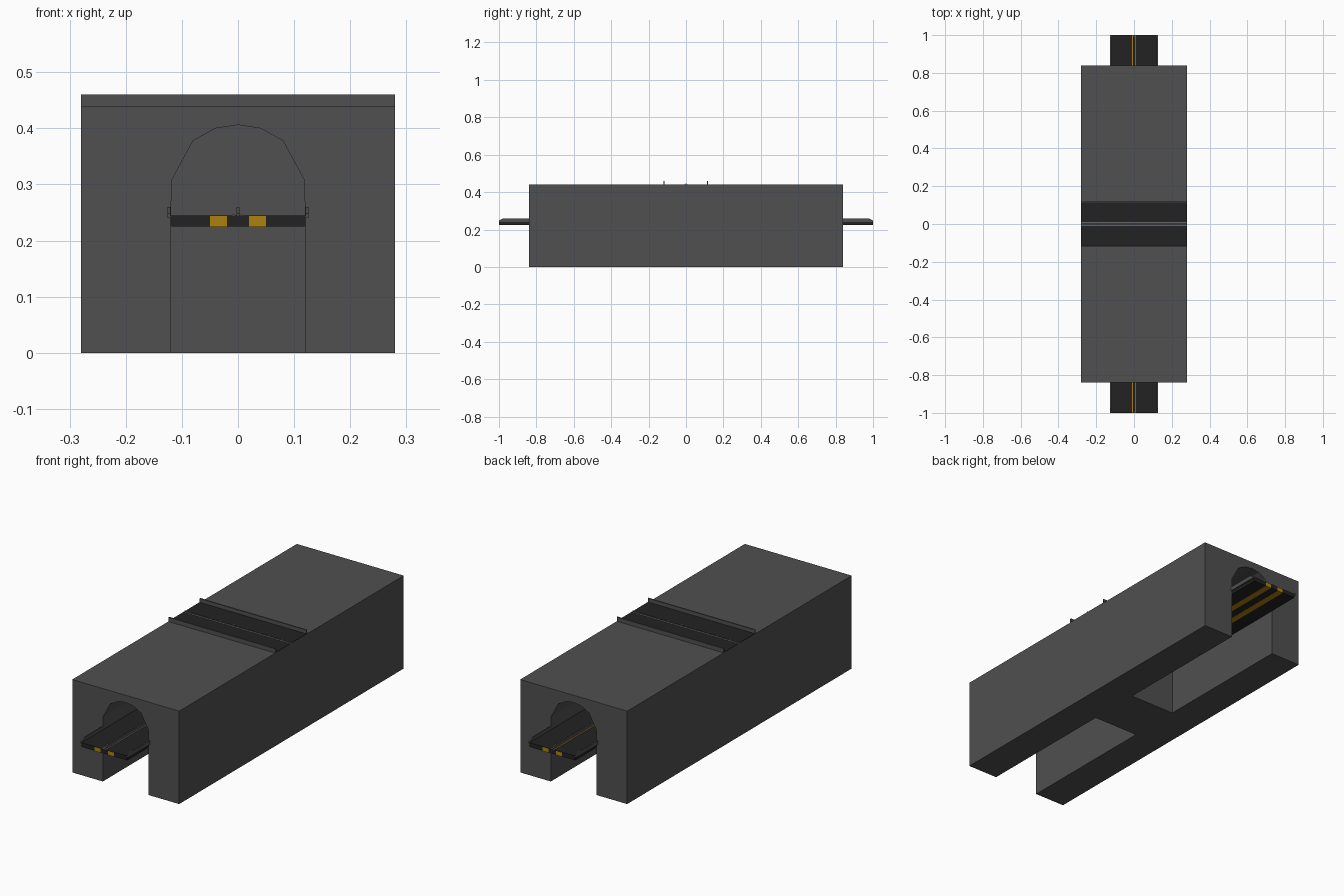
import bpy, bmesh

if "Cube" in bpy.data.objects:
    bpy.data.objects.remove(bpy.data.objects["Cube"])


def material(name, rgb):
    m = bpy.data.materials.new(name)
    m.diffuse_color = (*rgb, 1)
    m.use_nodes = True
    m.node_tree.nodes["Principled BSDF"].inputs["Base Color"].default_value = m.diffuse_color
    return m


GREY = material("concrete grey", (0.08, 0.08, 0.08))
BLACK = material("asphalt black", (0.016, 0.016, 0.016))
ORANGE = material("amber beam", (0.42, 0.22, 0.005))
PALE = material("pale line", (0.4, 0.4, 0.4))


def prism(name, points, axis, lo, hi, mat):
    """Extrude a profile along x (points are y,z) or y (points are x,z)."""
    bm = bmesh.new()
    place = (lambda p, t: (t, p[0], p[1])) if axis == "x" else (lambda p, t: (p[0], t, p[1]))
    a = [bm.verts.new(place(p, lo)) for p in points]
    b = [bm.verts.new(place(p, hi)) for p in points]
    bm.faces.new(a)
    bm.faces.new(b[::-1])
    n = len(points)
    for i in range(n):
        j = (i + 1) % n
        bm.faces.new((a[j], a[i], b[i], b[j]))
    bmesh.ops.recalc_face_normals(bm, faces=bm.faces)
    me = bpy.data.meshes.new(name)
    bm.to_mesh(me)
    bm.free()
    me.materials.append(mat)
    ob = bpy.data.objects.new(name, me)
    bpy.context.collection.objects.link(ob)
    return ob


def box(name, x, y, z, mat):
    return prism(name, [(x[0], z[0]), (x[1], z[0]), (x[1], z[1]), (x[0], z[1])],
                 "y", y[0], y[1], mat)


# Main block with an arched recess cut into each end
block = box("tunnel_block", (-0.28, 0.28), (-0.84, 0.84), (0, 0.44), GREY)
half = [(0.12, -0.1), (0.12, 0.23), (0.118, 0.308), (0.08, 0.378), (0.04, 0.4)]
arch = half + [(0, 0.406)] + [(-x, z) for x, z in reversed(half)]
for label, lo, hi in (("front", -0.95, -0.13), ("back", 0.13, 0.95)):
    cutter = prism(label + "_arch_cutter", arch, "y", lo, hi, GREY)
    cutter.hide_render = True
    mod = block.modifiers.new(label, "BOOLEAN")
    mod.operation = "DIFFERENCE"
    mod.solver = "EXACT"
    mod.object = cutter
    bpy.context.view_layer.objects.active = block
    bpy.ops.object.modifier_apply(modifier=mod.name)
    bpy.data.objects.remove(cutter)

# Lower road running through the tunnel, with beams underneath
box("lower_road", (-0.12, 0.12), (-1, 1), (0.225, 0.245), BLACK)
for s, side in ((-1, "left"), (1, "right")):
    xs = sorted((s * 0.02, s * 0.05))
    box(side + "_beam", xs, (-1.0005, 1.0005), (0.224, 0.244), ORANGE)

# Guard rails with tapered ends, and the median
rail = [(-1, 0.24), (1, 0.24), (1, 0.248), (0.975, 0.26), (-0.975, 0.26), (-1, 0.248)]
for name, x0, x1 in (("left_rail", -0.126, -0.12), ("right_rail", 0.12, 0.126),
                     ("lower_median", -0.003, 0.003)):
    prism(name, rail, "x", x0, x1, GREY)
box("lower_orange_line", (-0.011, -0.005), (-1, 1), (0.245, 0.2465), ORANGE)
box("lower_pale_line", (0.005, 0.008), (-1, 1), (0.245, 0.2465), PALE)

# Upper road crossing the top of the block
box("upper_road", (-0.28, 0.28), (-0.115, 0.115), (0.436, 0.442), BLACK)
for name, y in (("upper_front_rail", -0.118), ("upper_back_rail", 0.115)):
    box(name, (-0.28, 0.28), (y - 0.003, y + 0.003), (0.43, 0.46), GREY)
box("upper_median", (-0.28, 0.28), (-0.002, 0.002), (0.44, 0.446), GREY)
for name, y in (("upper_front_line", -0.006), ("upper_back_line", 0.006)):
    box(name, (-0.28, 0.28), (y - 0.0015, y + 0.0015), (0.44, 0.443), PALE)
